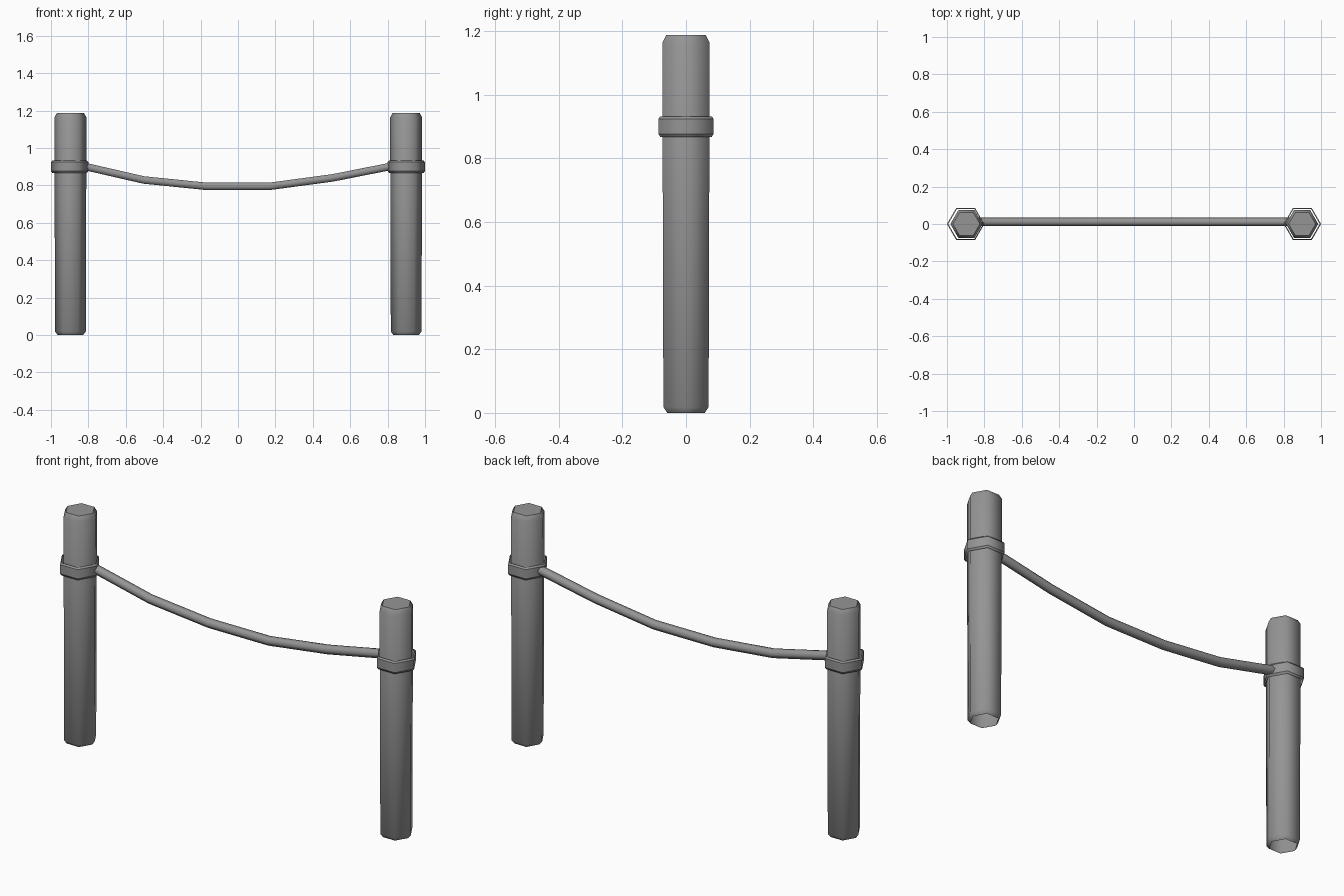
import bpy, bmesh
from math import cos, sin, pi

if "Cube" in bpy.data.objects:
    bpy.data.objects.remove(bpy.data.objects["Cube"])

SIDES = 6

# Dark grey shared by every part
grey = bpy.data.materials.new("dark_grey")
grey.diffuse_color = (0.3, 0.3, 0.3, 1)
grey.use_nodes = True
grey.node_tree.nodes["Principled BSDF"].inputs["Base Color"].default_value = grey.diffuse_color


def lathe(name, x, profile, top_cap):
    """Six-sided smooth revolve of (radius, z) points around a vertical axis at x."""
    bm = bmesh.new()
    rings = [[bm.verts.new((x + r * cos(2 * pi * i / SIDES),
                            r * sin(2 * pi * i / SIDES), z))
              for i in range(SIDES)] for r, z in profile]
    for low, high in zip(rings, rings[1:]):
        for i in range(SIDES):
            j = (i + 1) % SIDES
            f = bm.faces.new((low[i], low[j], high[j], high[i]))
            f.smooth = True
            # keep the horizontal chamfer edges crisp
            if not top_cap:
                for e in f.edges:
                    if abs(e.verts[0].co.z - e.verts[1].co.z) < 1e-5:
                        e.smooth = False
    if top_cap:
        for e in bm.faces.new(rings[-1]).edges:
            e.smooth = False
    mesh = bpy.data.meshes.new(name)
    bm.to_mesh(mesh)
    bm.free()
    mesh.materials.append(grey)
    obj = bpy.data.objects.new(name, mesh)
    bpy.context.collection.objects.link(obj)
    return obj


# Posts with chamfered ends (open underneath), and the loose open bands around them
post_profile = [(0.068, 0.0), (0.082, 0.018), (0.086, 1.163), (0.072, 1.187)]
band_profile = [(0.093, 0.867), (0.1, 0.877), (0.1, 0.924), (0.093, 0.932)]
for side, post_x, band_x in (("left", -0.896, -0.9), ("right", 0.899, 0.9)):
    lathe(side + "_post", post_x, post_profile, True)
    lathe(side + "_band", band_x, band_profile, False)

# Sagging rope
path = [(-0.84, 0.906), (-0.505, 0.829), (-0.17, 0.795),
        (0.17, 0.795), (0.505, 0.84), (0.84, 0.906)]
curve = bpy.data.curves.new("rope", "CURVE")
curve.dimensions = "3D"
curve.bevel_depth = 0.023
curve.bevel_resolution = 1
spline = curve.splines.new("POLY")
spline.points.add(len(path) - 1)
for p, (x, z) in zip(spline.points, path):
    p.co = (x, 0.011, z, 1)
curve.materials.append(grey)
rope = bpy.data.objects.new("rope", curve)
bpy.context.collection.objects.link(rope)
